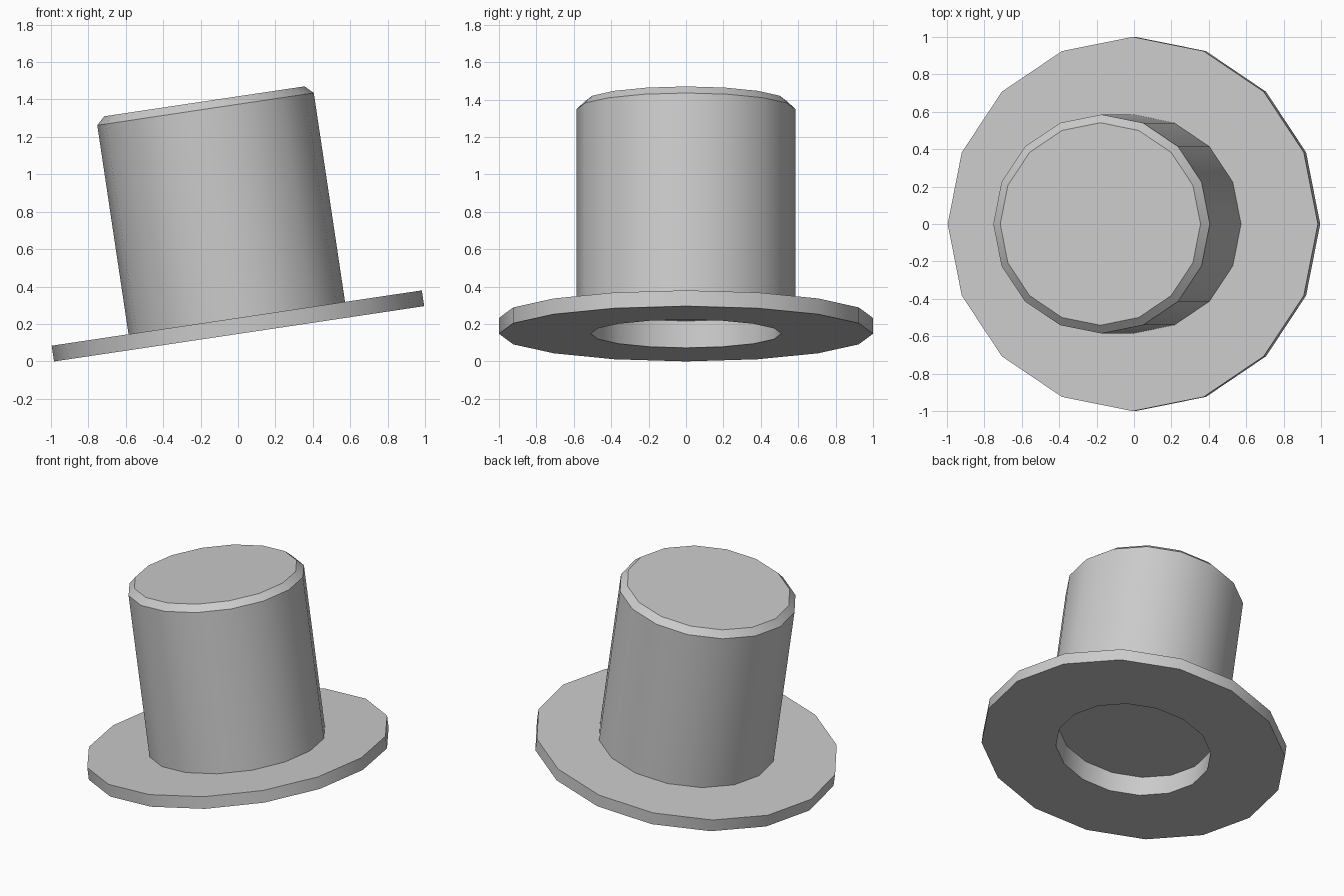
import bpy, bmesh
from math import sin, cos, pi, radians

if "Cube" in bpy.data.objects:
    bpy.data.objects.remove(bpy.data.objects["Cube"])

SIDES = 16
TILT = radians(8.5)

# Half section of the hat (radius, height), from inside ceiling to crown top
PROFILE = [
    (0.51, 0.145), (0.51, 0.0),      # head opening
    (1.0, 0.0), (1.0, 0.085),        # brim
    (0.585, 0.085), (0.585, 1.214),  # crown wall
    (0.541, 1.256),                  # bevelled crown edge
]


def lathe(name, profile, sides):
    bm = bmesh.new()
    rings = [[bm.verts.new((r * cos(2 * pi * i / sides), r * sin(2 * pi * i / sides), z))
              for i in range(sides)] for r, z in profile]
    for a, b in zip(rings, rings[1:]):
        for i in range(sides):
            j = (i + 1) % sides
            bm.faces.new((a[i], a[j], b[j], b[i]))
    # Close the inside ceiling and the crown top
    bm.faces.new(rings[0][::-1])
    bm.faces.new(rings[-1])
    bmesh.ops.recalc_face_normals(bm, faces=bm.faces)
    mesh = bpy.data.meshes.new(name)
    bm.to_mesh(mesh)
    bm.free()
    obj = bpy.data.objects.new(name, mesh)
    bpy.context.collection.objects.link(obj)
    return obj


# Top hat, tipped so one edge of the brim rests on the floor
hat = lathe("top_hat", PROFILE, SIDES)
hat.rotation_euler = (0, -TILT, 0)
hat.location = (0.006, 0, sin(TILT))

bpy.context.view_layer.objects.active = hat
hat.select_set(True)
bpy.ops.object.shade_smooth_by_angle(angle=radians(30))
